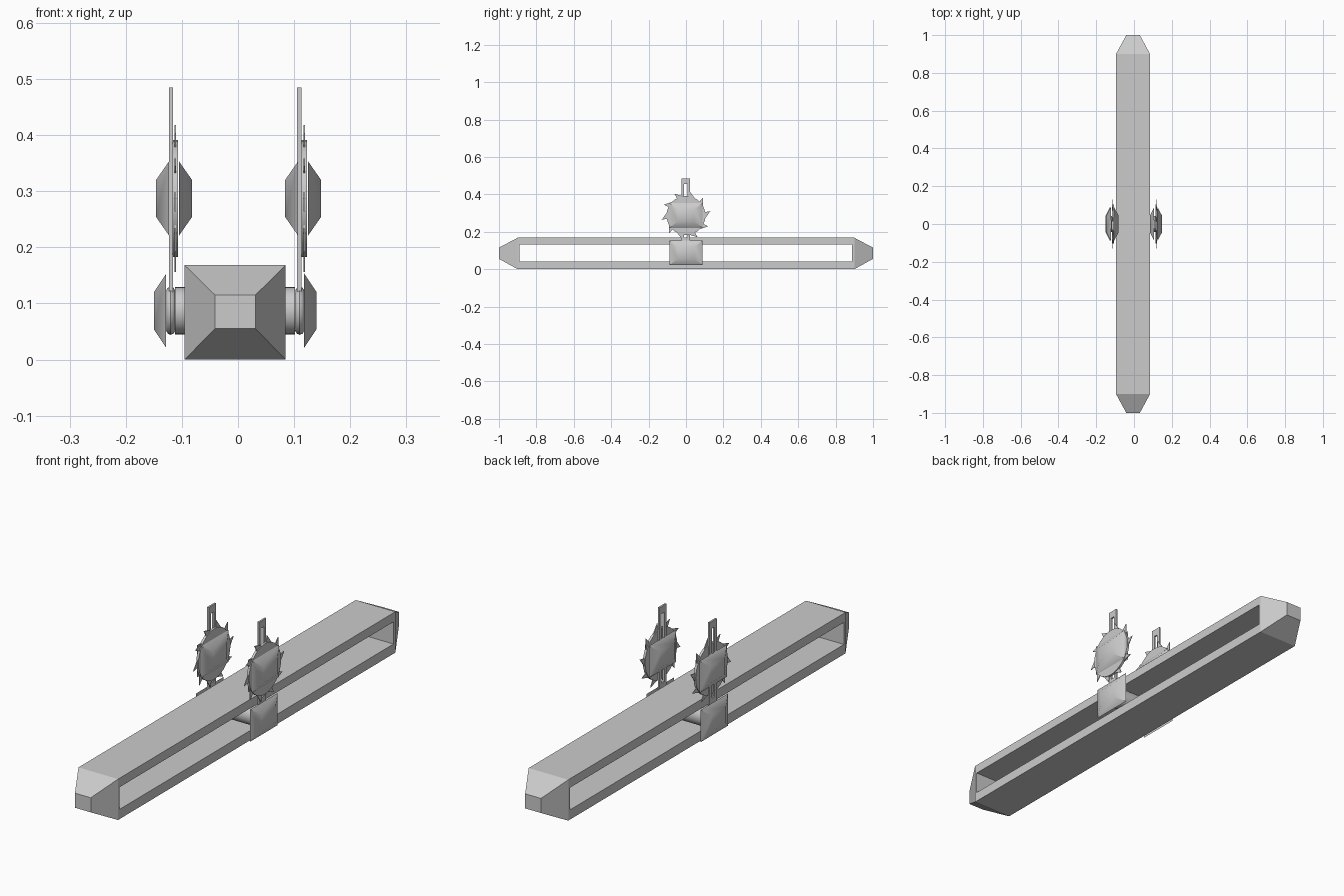
import bpy, bmesh
from math import sin, cos, pi, radians
from mathutils import Matrix

if "Cube" in bpy.data.objects:
    bpy.data.objects.remove(bpy.data.objects["Cube"])

CX = -0.005      # centre of the beam and axle
AXLE_Z = 0.087
SAW_Z = 0.287


def make(name, bm, smooth=None):
    bmesh.ops.recalc_face_normals(bm, faces=bm.faces[:])
    me = bpy.data.meshes.new(name)
    bm.to_mesh(me)
    bm.free()
    ob = bpy.data.objects.new(name, me)
    bpy.context.collection.objects.link(ob)
    if smooth:
        bpy.ops.object.select_all(action='DESELECT')
        ob.select_set(True)
        bpy.context.view_layer.objects.active = ob
        bpy.ops.object.shade_smooth_by_angle(angle=radians(smooth))
    return ob


def loft(name, rings, smooth=None):
    """Skin a list of closed point rings and cap both ends."""
    bm = bmesh.new()
    loops = [[bm.verts.new(p) for p in r] for r in rings]
    n = len(loops[0])
    for a, b in zip(loops, loops[1:]):
        for i in range(n):
            j = (i + 1) % n
            bm.faces.new((a[i], a[j], b[j], b[i]))
    bm.faces.new(loops[0])
    bm.faces.new(loops[-1])
    return make(name, bm, smooth)


def box(name, x0, x1, y0, y1, z0, z1):
    rect = lambda x: [(x, y0, z0), (x, y1, z0), (x, y1, z1), (x, y0, z1)]
    return loft(name, [rect(x0), rect(x1)])


def disc(name, z, steps, sides=32):
    """Turned part along x; steps are (x, radius)."""
    ring = lambda x, r: [(x, r * cos(2 * pi * i / sides), z + r * sin(2 * pi * i / sides))
                         for i in range(sides)]
    return loft(name, [ring(x, r) for x, r in steps], 40)


def stud(name, z, x_base, x_tip):
    """Rectangular frustum facing along x."""
    rect = lambda x, k: [(x, sy * 0.089 * k, z + sz * 0.066 * k)
                         for sy, sz in ((-1, -1), (1, -1), (1, 1), (-1, 1))]
    return loft(name, [rect(x_base, 1), rect(x_tip, 0.5)], 40)


def cut(ob, cutter):
    mod = ob.modifiers.new("slot", 'BOOLEAN')
    mod.operation = 'DIFFERENCE'
    mod.solver = 'EXACT'
    mod.object = cutter
    cutter.hide_render = True
    bpy.context.view_layer.objects.active = ob
    bpy.ops.object.modifier_apply(modifier=mod.name)
    bpy.data.objects.remove(cutter)


# slotted beam with tapered ends
section = lambda y, hx, z0, z1: [(CX - hx, y, z0), (CX + hx, y, z0), (CX + hx, y, z1), (CX - hx, y, z1)]
beam = loft("beam", [section(-1, 0.036, 0.055, 0.115), section(-0.9, 0.09, 0, 0.168),
                     section(0.9, 0.09, 0, 0.168), section(1, 0.036, 0.055, 0.115)])
cut(beam, box("slot_cutter", -0.3, 0.3, -0.89, 0.888, 0.04, 0.131))

# axle through the slot
disc("axle", AXLE_Z, [(CX - 0.107, 0.042), (CX + 0.107, 0.042)])

for side, s in (("left", -1), ("right", 1)):
    # axle cap and arm collar
    at = lambda d: CX + s * d
    stud(side + "_axle_cap", AXLE_Z, at(0.123), at(0.145))
    disc(side + "_collar", AXLE_Z, [(at(0.107), 0.036), (at(0.110), 0.041), (at(0.115), 0.043),
                                    (at(0.120), 0.041), (at(0.123), 0.036)])
    # slotted arm
    arm = box(side + "_arm", at(0.1105), at(0.118), -0.024, 0.022, 0.11, 0.485)
    cut(arm, box("arm_cutter", at(0.09), at(0.14), -0.010, 0.008, 0.17, 0.455))

    # saw disc
    sx = CX - 0.107 if s < 0 else CX + 0.123
    disc(side + "_saw_disc", SAW_Z, [(sx - 0.005, 0.104), (sx + 0.005, 0.104)])
    # slanted saw teeth
    bm = bmesh.new()
    for i in range(10):
        a = radians(10 + 36 * i)
        tri = [(r * cos(a + t), SAW_Z + r * sin(a + t))
               for r, t in ((0.095, -0.56), (0.132, 0), (0.095, 0.0))]
        lo = [bm.verts.new((sx - 0.0015, y, z)) for y, z in tri]
        hi = [bm.verts.new((sx + 0.0015, y, z)) for y, z in tri]
        bm.faces.new(lo)
        bm.faces.new(hi)
        for j in range(3):
            k = (j + 1) % 3
            bm.faces.new((lo[j], lo[k], hi[k], hi[j]))
    make(side + "_saw_teeth", bm)
    # saw hub studs on both faces
    stud(side + "_hub_a", SAW_Z, sx - 0.011, sx - 0.034)
    stud(side + "_hub_b", SAW_Z, sx + 0.007, sx + 0.030)
